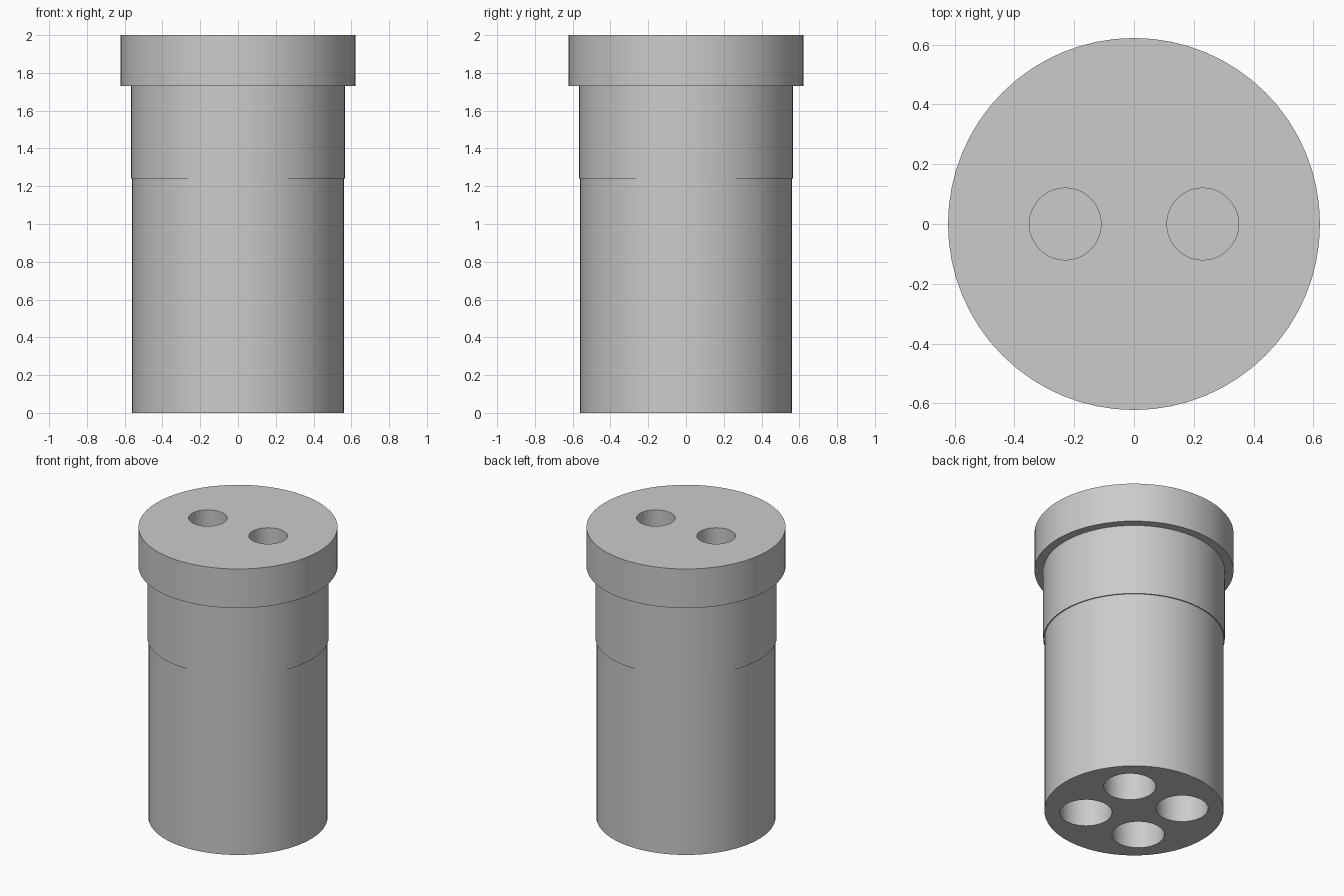
import bpy
import bmesh
import math
from mathutils import Matrix, Vector

SEGMENTS = 64

default = bpy.data.objects.get("Cube")
if default:
    bpy.data.objects.remove(default, do_unlink=True)

# Single grey plastic material
grey = bpy.data.materials.new("plain grey")
grey.use_nodes = True
colour = (0.6, 0.6, 0.6, 1.0)
grey.diffuse_color = colour
grey.node_tree.nodes["Principled BSDF"].inputs["Base Color"].default_value = colour


def add_object(name, bm):
    bmesh.ops.recalc_face_normals(bm, faces=bm.faces)
    mesh = bpy.data.meshes.new(name)
    bm.to_mesh(mesh)
    bm.free()
    mesh.materials.append(grey)
    obj = bpy.data.objects.new(name, mesh)
    bpy.context.collection.objects.link(obj)
    return obj


def lathe(name, profile):
    """Revolve a list of (radius, height) points and cap both ends."""
    bm = bmesh.new()
    rings = []
    for radius, z in profile:
        angles = [math.tau * i / SEGMENTS for i in range(SEGMENTS)]
        rings.append([bm.verts.new((radius * math.cos(a), radius * math.sin(a), z))
                      for a in angles])
    for low, high in zip(rings, rings[1:]):
        for i in range(SEGMENTS):
            j = (i + 1) % SEGMENTS
            bm.faces.new((low[i], low[j], high[j], high[i]))
    bm.faces.new(rings[0])
    bm.faces.new(rings[-1])
    return add_object(name, bm)


def add_bore(bm, x, y, radius, bottom, top):
    bmesh.ops.create_cone(
        bm, cap_ends=True, segments=SEGMENTS, radius1=radius, radius2=radius,
        depth=top - bottom,
        matrix=Matrix.Translation(Vector((x, y, (bottom + top) / 2))))


# Stepped plug: shaft, slightly wider collar, flanged cap
plug = lathe("plug_body", [(0.56, 0), (0.56, 1.24), (0.567, 1.24),
                           (0.567, 1.73), (0.622, 1.73), (0.622, 2)])

# Bores: two pin holes in the cap, four larger sockets in the base
bores = bmesh.new()
for side in (-1, 1):
    add_bore(bores, side * 0.23, 0, 0.12, 1.5, 2.1)
    for depth_side in (-1, 1):
        add_bore(bores, side * 0.213, depth_side * 0.213, 0.163, -0.1, 1.0)
cutter = add_object("bore_cutter", bores)
cutter.hide_render = True

cut = plug.modifiers.new("bores", "BOOLEAN")
cut.operation = "DIFFERENCE"
cut.solver = "EXACT"
cut.object = cutter

# Apply the cut, then smooth the round walls and keep the rims sharp
bpy.ops.object.select_all(action="DESELECT")
plug.select_set(True)
bpy.context.view_layer.objects.active = plug
bpy.ops.object.modifier_apply(modifier=cut.name)
bpy.data.objects.remove(cutter, do_unlink=True)
bpy.ops.object.shade_smooth_by_angle(angle=math.radians(30))
